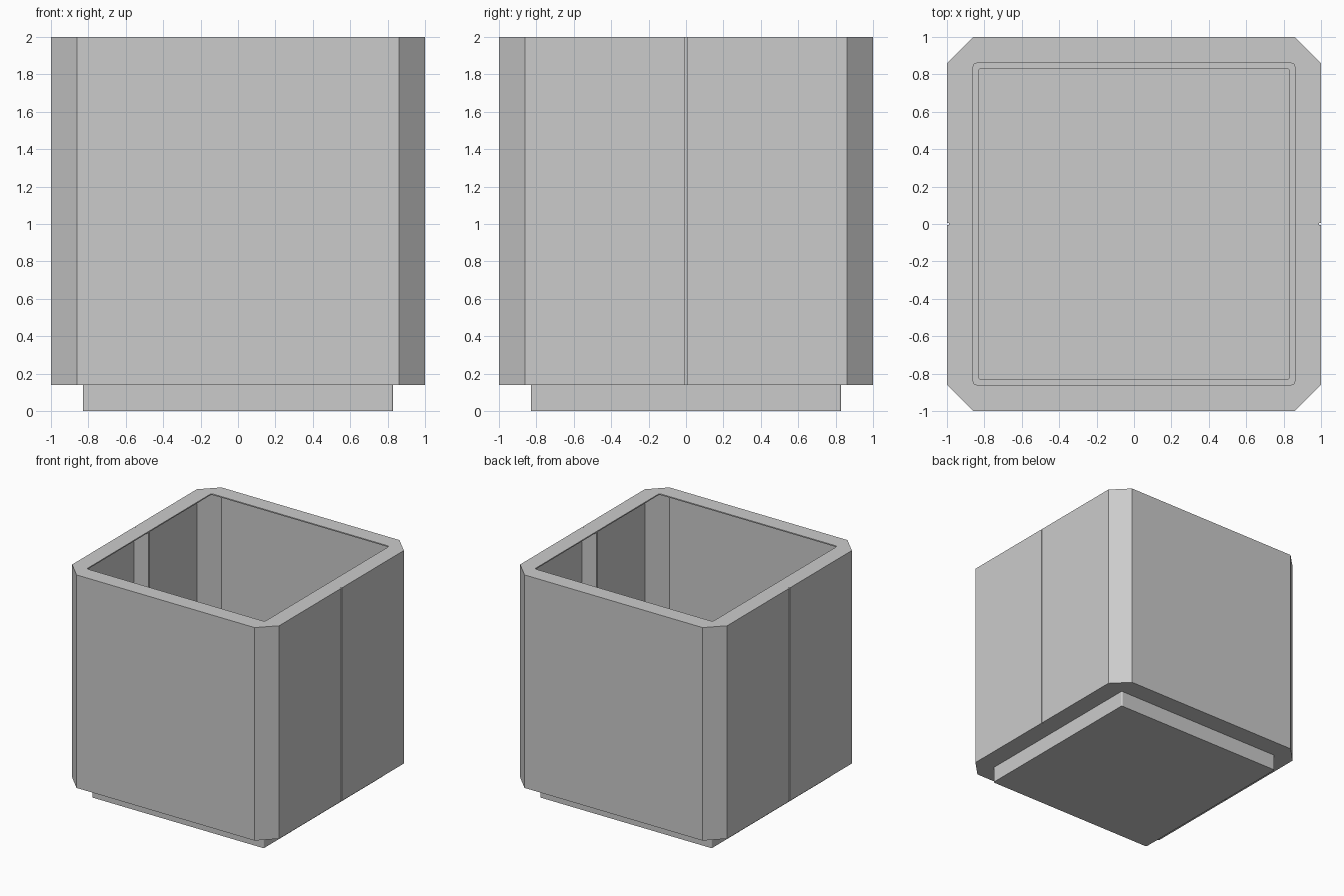
import bpy, bmesh, math
from mathutils import Vector

cube = bpy.data.objects.get("Cube")
if cube:
    bpy.data.objects.remove(cube, do_unlink=True)

HALF, CHAMFER = 1.0, 0.14          # outer footprint
TOP, BASE = 2.0, 0.14              # body height range
OPENING, FOOT = 0.86, 0.83         # half widths
SLIT = 0.005                       # half width of the side seam

grey = bpy.data.materials.new("light grey")
grey.use_nodes = True
colour = (0.6, 0.6, 0.6, 1)
grey.diffuse_color = colour
grey.node_tree.nodes["Principled BSDF"].inputs["Base Color"].default_value = colour


def body_outline(depth):
    """Chamfered square, counter-clockwise, with a seam cut into each side."""
    h, c = HALF, HALF - CHAMFER
    half = [(h - depth, -SLIT), (h - depth, SLIT), (h, SLIT), (h, c), (c, h),
            (-c, h), (-h, c), (-h, SLIT)]
    return half + [(-x, -y) for x, y in half]


def rounded_square(half, radius, steps=4):
    pts = []
    for corner in range(4):
        mid = math.radians(45 + 90 * corner)
        cx = math.copysign(half - radius, math.cos(mid))
        cy = math.copysign(half - radius, math.sin(mid))
        for i in range(steps + 1):
            a = math.radians(90 * (corner + i / steps))
            pts.append((cx + radius * math.cos(a), cy + radius * math.sin(a)))
    return pts


def ring(bm, pts, z):
    return [bm.verts.new((x, y, z)) for x, y in pts]


def walls(bm, low, high):
    n = len(low)
    for i in range(n):
        j = (i + 1) % n
        bm.faces.new((low[i], low[j], high[j], high[i]))


def fill_between(bm, outer, inner, up):
    edges = []
    for loop in (outer, inner):
        for a, b in zip(loop, loop[1:] + loop[:1]):
            edges.append(bm.edges.get((a, b)) or bm.edges.new((a, b)))
    bmesh.ops.triangle_fill(bm, edges=edges, use_beauty=True,
                            normal=Vector((0, 0, up)))
    for f in bm.faces:
        f.normal_update()
        if abs(f.normal.z) > 0.9 and f.normal.z * up < 0:
            f.normal_flip()
    flat = [e for e in bm.edges if len(e.link_faces) == 2]
    bmesh.ops.dissolve_limit(bm, angle_limit=0.01, verts=[], edges=flat)


def finish(bm, name):
    mesh = bpy.data.meshes.new(name)
    bm.to_mesh(mesh)
    bm.free()
    mesh.materials.append(grey)
    obj = bpy.data.objects.new(name, mesh)
    bpy.context.collection.objects.link(obj)
    return obj


# Outer wall, folded inward at the two side seams
bm = bmesh.new()
outline = body_outline(CHAMFER)
walls(bm, ring(bm, outline, BASE), ring(bm, outline, TOP))
finish(bm, "outer_wall")

# Top rim with a thin lip around the opening
bm = bmesh.new()
inner = ring(bm, rounded_square(OPENING, 0.02), TOP)
fill_between(bm, ring(bm, body_outline(0.01), TOP), inner, 1)
lip = bm.verts[:]
inner = ring(bm, rounded_square(OPENING, 0.02), TOP)
walls(bm, inner, ring(bm, rounded_square(OPENING, 0.02), TOP - 0.01))
bmesh.ops.remove_doubles(bm, verts=bm.verts[:], dist=0.0001)
finish(bm, "top_rim")

# Ledge under the body, around the foot
bm = bmesh.new()
foot_outline = rounded_square(FOOT, 0.012)
fill_between(bm, ring(bm, body_outline(0.01), BASE),
             ring(bm, foot_outline, BASE), -1)
finish(bm, "bottom_ledge")

# Stacking foot with closed floor
bm = bmesh.new()
low = ring(bm, foot_outline, 0)
walls(bm, low, ring(bm, foot_outline, BASE))
bm.faces.new(low[::-1])
finish(bm, "stacking_foot")
